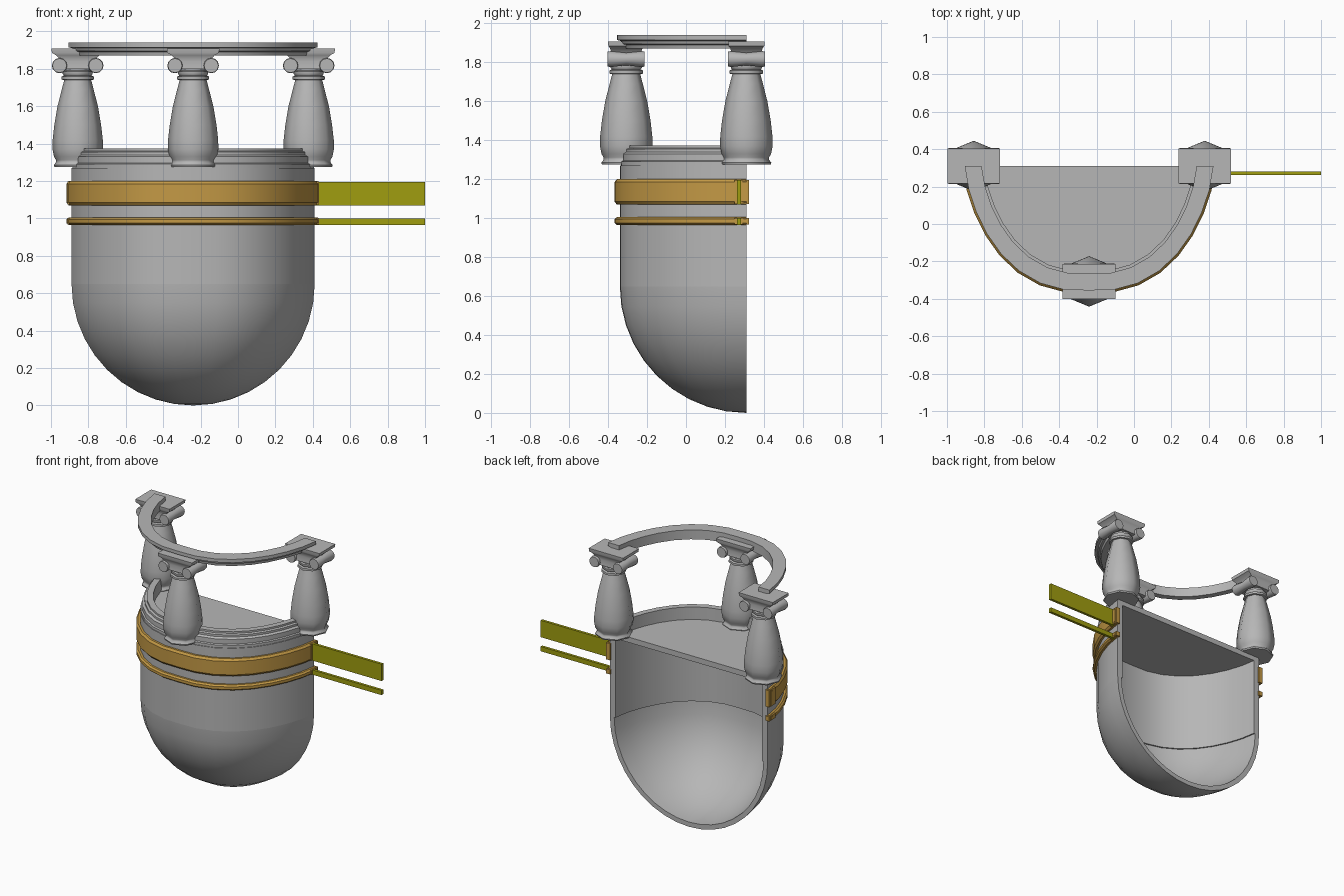
import bpy, bmesh, math
from mathutils import Vector

CX, BACK = -0.24, 0.31          # axis of the half-round body and its flat back plane
STEPS = 16

cube = bpy.data.objects.get("Cube")
if cube:
    bpy.data.objects.remove(cube, do_unlink=True)


def material(name, rgb):
    m = bpy.data.materials.new(name)
    m.use_nodes = True
    m.diffuse_color = (*rgb, 1)
    m.node_tree.nodes["Principled BSDF"].inputs["Base Color"].default_value = (*rgb, 1)
    return m


STONE = material("grey stone", (0.47, 0.47, 0.47))
GOLD = material("warm gold", (0.55, 0.32, 0.06))
OLIVE = material("olive yellow", (0.35, 0.34, 0.005))


def finish(bm, name, mat, angle=35):
    bmesh.ops.remove_doubles(bm, verts=bm.verts, dist=0.0005)
    bmesh.ops.recalc_face_normals(bm, faces=bm.faces)
    mesh = bpy.data.meshes.new(name)
    bm.to_mesh(mesh)
    bm.free()
    mesh.materials.append(mat)
    obj = bpy.data.objects.new(name, mesh)
    bpy.context.collection.objects.link(obj)
    bpy.ops.object.select_all(action="DESELECT")
    bpy.context.view_layer.objects.active = obj
    obj.select_set(True)
    bpy.ops.object.shade_smooth_by_angle(angle=math.radians(angle))
    return obj


def half_sweep(name, profile, mat, angle=35):
    """Turn a closed (radius, z) profile through the front half circle."""
    bm = bmesh.new()
    rings = []
    for i in range(STEPS + 1):
        t = math.pi * i / STEPS
        u = min(t, math.pi - t)
        k = 1 - 0.02 * math.sin(4 * u)
        rings.append([bm.verts.new((CX + r * k * math.cos(t), BACK - r * k * math.sin(t), z))
                      for r, z in profile])
    n = len(profile)
    for a, b in zip(rings, rings[1:]):
        for j in range(n):
            bm.faces.new((a[j], a[(j + 1) % n], b[(j + 1) % n], b[j]))
    bm.faces.new(rings[0])
    bm.faces.new(rings[-1])
    return finish(bm, name, mat, angle)


def box(name, lo, hi, mat):
    bm = bmesh.new()
    bmesh.ops.create_cube(bm, size=1)
    lo, hi = Vector(lo), Vector(hi)
    for v in bm.verts:
        v.co = (lo + hi) / 2 + v.co * (hi - lo)
    return finish(bm, name, mat)


def lathe(name, profile, center, sides, mat):
    bm = bmesh.new()
    rings = []
    for r, z in profile:
        rings.append([bm.verts.new((center[0] + r * math.cos(math.tau * i / sides),
                                    center[1] + r * math.sin(math.tau * i / sides), z))
                      for i in range(sides)])
    for a, b in zip(rings, rings[1:]):
        for i in range(sides):
            j = (i + 1) % sides
            bm.faces.new((a[i], a[j], b[j], b[i]))
    bm.faces.new(rings[0])
    bm.faces.new(rings[-1])
    return finish(bm, name, mat, 50)


def stack(name, levels, center, mat):
    """Rectangular block whose half sizes change with height."""
    bm = bmesh.new()
    rings = [[bm.verts.new((center[0] + sx * hx, center[1] + sy * hy, z))
              for sx, sy in ((-1, -1), (1, -1), (1, 1), (-1, 1))] for hx, hy, z in levels]
    for a, b in zip(rings, rings[1:]):
        for i in range(4):
            j = (i + 1) % 4
            bm.faces.new((a[i], a[j], b[j], b[i]))
    bm.faces.new(rings[0])
    bm.faces.new(rings[-1])
    return finish(bm, name, mat)


def scroll(name, center, mat):
    """Horizontal scroll roll, slightly pinched in the middle."""
    bm = bmesh.new()
    rings = []
    for dy, r in ((-0.095, 0.038), (-0.08, 0.041), (0, 0.032), (0.08, 0.041), (0.095, 0.038)):
        rings.append([bm.verts.new((center[0] + r * math.cos(math.tau * i / 12), center[1] + dy,
                                    center[2] + r * math.sin(math.tau * i / 12))) for i in range(12)])
    for a, b in zip(rings, rings[1:]):
        for i in range(12):
            j = (i + 1) % 12
            bm.faces.new((a[i], a[j], b[j], b[i]))
    bm.faces.new(rings[0])
    bm.faces.new(rings[-1])
    return finish(bm, name, mat)


# Hollow quarter-sphere bowl, upright wall and floor plate
R, INNER, RISE = 0.65, 0.615, 0.65


def arc(radius):
    return [(radius * math.cos(math.pi / 2 * i / 10), RISE - radius * math.sin(math.pi / 2 * i / 10))
            for i in range(11)]


half_sweep("bowl", arc(R) + arc(INNER)[::-1], STONE, 40)
half_sweep("wall", [(R, RISE), (R, 1.27), (0.605, 1.27), (0.605, RISE)], STONE)
half_sweep("floor", [(0, 1.24), (0.645, 1.24), (0.645, 1.28), (0, 1.28)], STONE)

# Stepped mouldings: lower rim and upper rail
half_sweep("rim", [(0.645, 1.27), (0.645, 1.29), (0.635, 1.295), (0.635, 1.33), (0.62, 1.34),
                   (0.62, 1.355), (0.605, 1.36), (0.605, 1.373), (0.56, 1.373), (0.56, 1.27)], STONE)
half_sweep("top_rail", [(0.62, 1.87), (0.625, 1.89), (0.64, 1.895), (0.645, 1.91), (0.665, 1.915),
                        (0.665, 1.94), (0.575, 1.94), (0.575, 1.87)], STONE)

# Gold bands with end tabs, and the straps running out to the left
for label, z0, z1, bevel in (("wide", 1.07, 1.2, 0.015), ("narrow", 0.965, 1.005, 0.01)):
    half_sweep(label + "_band", [(0.64, z0), (0.665, z0), (0.677, z0 + bevel), (0.677, z1 - bevel),
                                 (0.665, z1), (0.64, z1)], GOLD)
    for side, word in ((1, "left"), (-1, "right")):
        xs = sorted((CX + side * 0.64, CX + side * 0.672))
        box(f"{label}_band_end_{word}", (xs[0], 0.25, z0 + 0.003), (xs[1], 0.323, z1 - 0.003), GOLD)
    box(label + "_strap", (0.4, 0.262, z0), (1.0, 0.282, z1 - 0.005), OLIVE)

# Three baluster columns with scrolled capitals
SHAFT = [(0.125, 1.275), (0.128, 1.285), (0.116, 1.30), (0.116, 1.312), (0.127, 1.33), (0.135, 1.37),
         (0.134, 1.42), (0.125, 1.5), (0.108, 1.6), (0.085, 1.69), (0.072, 1.74), (0.086, 1.742),
         (0.086, 1.758), (0.074, 1.764), (0.08, 1.772), (0.08, 1.785), (0.07, 1.79), (0.07, 1.85)]
CAP = [(0.1, 0.08, 1.8), (0.09, 0.075, 1.84), (0.1, 0.078, 1.855), (0.115, 0.083, 1.872),
       (0.138, 0.092, 1.885), (0.141, 0.094, 1.908)]
for word, x, y in (("right", -0.857, 0.31), ("front", CX, -0.307), ("left", 0.378, 0.31)):
    lathe(word + "_column", SHAFT, (x, y), 8, STONE)
    stack(word + "_capital", CAP, (x, y), STONE)
    for side, hand in ((1, "left"), (-1, "right")):
        scroll(f"{word}_capital_scroll_{hand}", (x + side * 0.097, y, 1.817), STONE)
